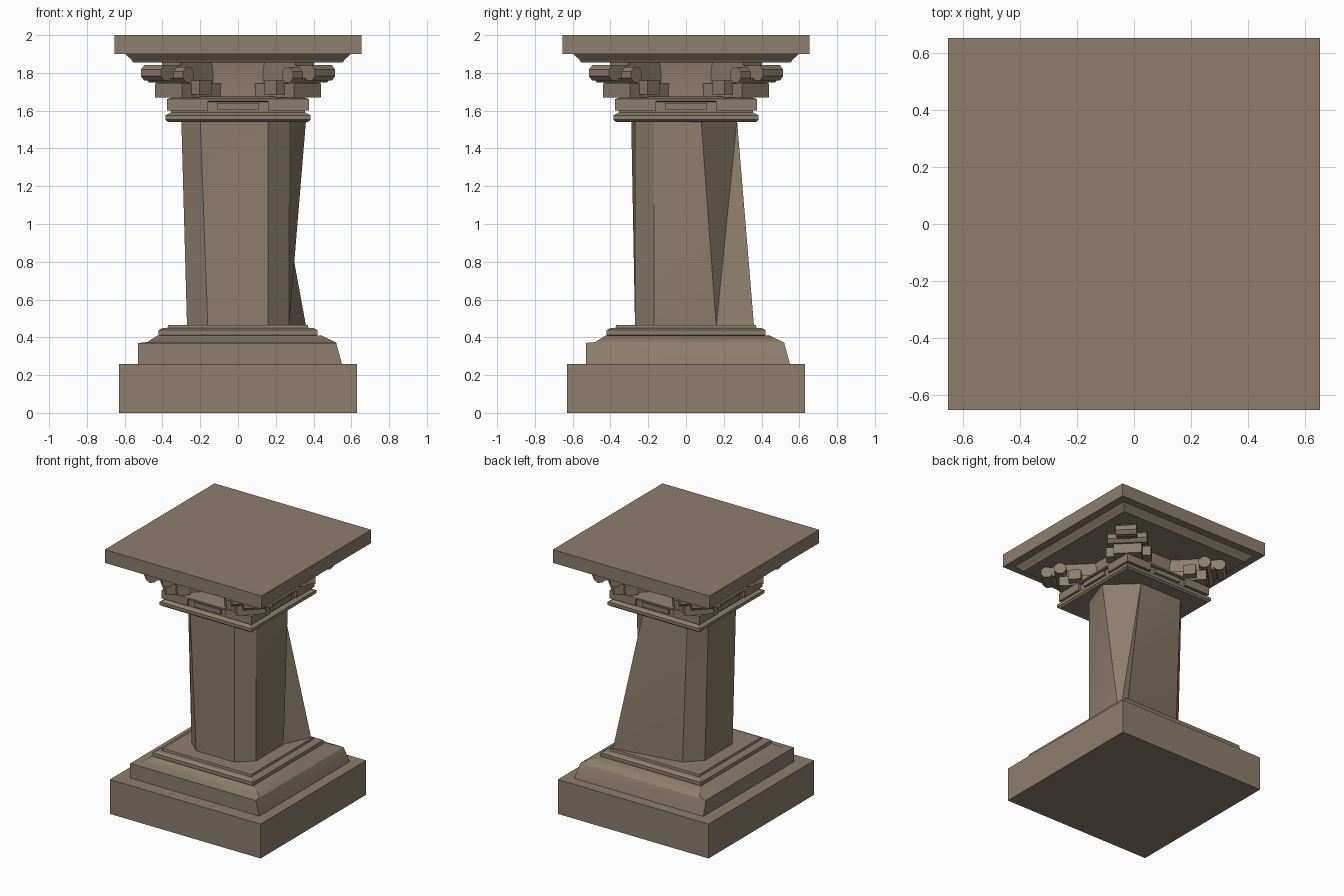
import bpy, bmesh, math
from mathutils import Matrix, Vector

cube = bpy.data.objects.get("Cube")
if cube:
    bpy.data.objects.remove(cube, do_unlink=True)

stone = bpy.data.materials.new("brown_stone")
stone.use_nodes = True
colour = (0.265, 0.21, 0.152, 1)
stone.diffuse_color = colour
bsdf = next(n for n in stone.node_tree.nodes if n.type == 'BSDF_PRINCIPLED')
bsdf.inputs["Base Color"].default_value = colour
bsdf.inputs["Roughness"].default_value = 0.9


def finish(name, bm, angle=30):
    bmesh.ops.recalc_face_normals(bm, faces=bm.faces)
    mesh = bpy.data.meshes.new(name)
    bm.to_mesh(mesh)
    bm.free()
    mesh.materials.append(stone)
    obj = bpy.data.objects.new(name, mesh)
    bpy.context.collection.objects.link(obj)
    bpy.ops.object.select_all(action='DESELECT')
    obj.select_set(True)
    bpy.context.view_layer.objects.active = obj
    bpy.ops.object.shade_smooth_by_angle(angle=math.radians(angle))
    return obj


def loft(name, rings, triangles=False, angle=30):
    """Skin a stack of equal point rings and cap both ends."""
    bm = bmesh.new()
    rows = [[bm.verts.new(p) for p in ring] for ring in rings]
    for low, high in zip(rows, rows[1:]):
        for i in range(len(low)):
            j = (i + 1) % len(low)
            if triangles:
                bm.faces.new((low[i], low[j], high[j]))
                bm.faces.new((low[i], high[j], high[i]))
            else:
                bm.faces.new((low[i], low[j], high[j], high[i]))
    bm.faces.new(rows[0][::-1])
    bm.faces.new(rows[-1])
    return finish(name, bm, angle)


def square(z, low, high=None):
    """Square ring from low to high on both axes, or of half width low."""
    a, b = (-low, low) if high is None else (low, high)
    return [(a, a, z), (b, a, z), (b, b, z), (a, b, z)]


def add_box(bm, x0, x1, y0, y1, z0, z1, turn):
    centre = Vector((x0 + x1, y0 + y1, z0 + z1)) / 2
    size = Matrix.Diagonal((x1 - x0, y1 - y0, z1 - z0, 1))
    bmesh.ops.create_cube(bm, size=1, matrix=turn @ Matrix.Translation(centre) @ size)


def add_roll(bm, x, z, radius, width, turn, sides=8):
    """Horizontal roll lying across the x direction."""
    place = Matrix.Translation((x, 0, z)) @ Matrix.Rotation(math.pi / 2, 4, 'X')
    place = place @ Matrix.Rotation(math.pi / sides, 4, 'Z')
    bmesh.ops.create_cone(bm, cap_ends=True, segments=sides, radius1=radius,
                          radius2=radius, depth=width, matrix=turn @ place)


# Square foot and stepped base mouldings
loft("plinth", [square(0, 0.63), square(0.26, 0.63)])
loft("base_moulding", [
    square(0.26, -0.53, 0.55), square(0.37, -0.53, 0.52),
    square(0.375, -0.48, 0.515), square(0.41, -0.425, 0.44)])
loft("base_fillet", [
    square(0.40, 0.41), square(0.412, 0.42), square(0.438, 0.42), square(0.45, 0.40)])
loft("base_top_step", [square(0.44, 0.375), square(0.465, 0.37)])

# Chamfered shaft with a spur at the back corner and a lean at the top
bottom = [(-0.27, -0.17), (-0.16, -0.27), (0.16, -0.27), (0.27, -0.17),
          (0.27, 0.16), (0.36, 0.36), (-0.16, 0.27), (-0.27, 0.16)]
top = [(-0.30, -0.17), (-0.20, -0.29), (0.16, -0.27), (0.27, -0.17),
       (0.36, 0.08), (0.16, 0.27), (-0.20, 0.27), (-0.30, 0.16)]
loft("shaft", [[(x, y, 0.46) for x, y in bottom],
               [(x, y, 1.55) for x, y in top]], triangles=True, angle=25)

# Collar under the capital
loft("collar", [
    square(1.54, 0.37), square(1.552, 0.385), square(1.575, 0.385),
    square(1.59, 0.355), square(1.645, 0.355), square(1.65, 0.375),
    square(1.662, 0.375), square(1.675, 0.33)])

# Raised panels around the collar
bm = bmesh.new()
for k in range(4):
    turn = Matrix.Rotation(k * math.pi / 2, 4, 'Z')
    add_box(bm, 0.34, 0.37, -0.11, 0.11, 1.605, 1.64, turn)
    for s in (-1, 1):
        y0, y1 = sorted((s * 0.16, s * 0.375))
        add_box(bm, 0.34, 0.375, y0, y1, 1.60, 1.652, turn)
finish("collar_panels", bm)

# Capital core
loft("capital_core", [square(1.66, 0.235), square(1.80, 0.23), square(1.86, 0.24)])

# Diagonal scroll bracket on each corner
bm = bmesh.new()
for k in range(4):
    turn = Matrix.Rotation(math.pi / 4 + k * math.pi / 2, 4, 'Z')
    add_box(bm, 0.22, 0.52, -0.10, 0.10, 1.67, 1.745, turn)
    add_box(bm, 0.20, 0.50, -0.07, 0.07, 1.74, 1.86, turn)
    add_roll(bm, 0.51, 1.79, 0.045, 0.28, turn)
    add_box(bm, 0.50, 0.61, -0.07, 0.07, 1.77, 1.84, turn)
    add_roll(bm, 0.61, 1.80, 0.045, 0.15, turn)
    for s in (-1, 1):
        y0, y1 = sorted((s * 0.08, s * 0.16))
        add_box(bm, 0.36, 0.45, y0, y1, 1.685, 1.76, turn)
finish("corner_scrolls", bm)

# Cap moulding and slab
loft("cap_moulding", [
    square(1.855, 0.555), square(1.872, 0.565), square(1.888, 0.585), square(1.905, 0.60)])
loft("cap_slab", [square(1.90, 0.655), square(2.0, 0.655)])
